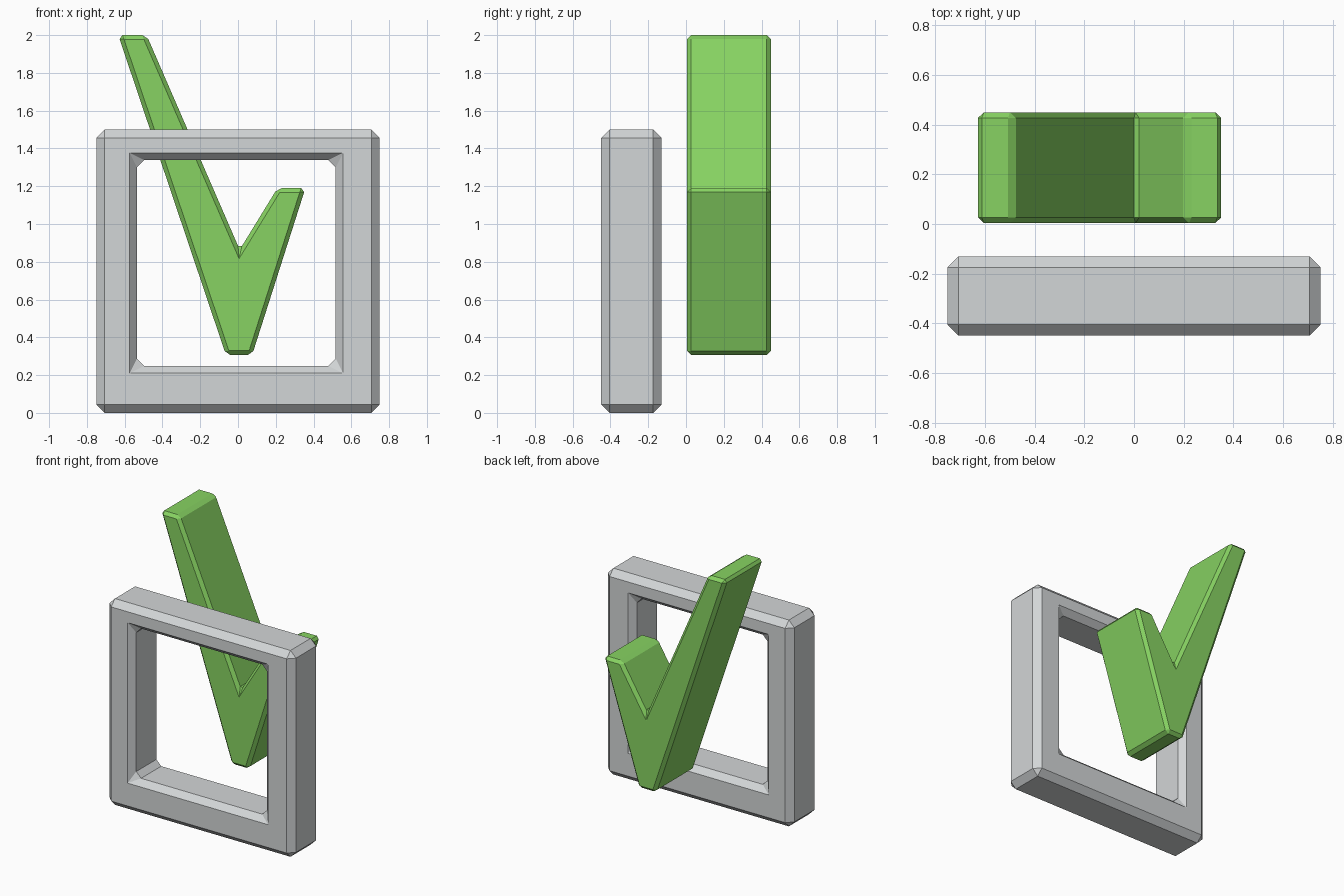
import bpy, bmesh

if "Cube" in bpy.data.objects:
    bpy.data.objects.remove(bpy.data.objects["Cube"])


def material(name, rgb):
    m = bpy.data.materials.new(name)
    m.diffuse_color = (*rgb, 1.0)
    m.use_nodes = True
    m.node_tree.nodes["Principled BSDF"].inputs["Base Color"].default_value = m.diffuse_color
    return m


def make_object(name, bm, mat):
    bmesh.ops.recalc_face_normals(bm, faces=bm.faces)
    me = bpy.data.meshes.new(name)
    bm.to_mesh(me)
    bm.free()
    me.materials.append(mat)
    ob = bpy.data.objects.new(name, me)
    bpy.context.collection.objects.link(ob)
    return ob


def ring(rect, grow, cut, y):
    """Eight-point rectangle loop, grown outward, with corners cut off."""
    x0, x1, z0, z1 = rect
    x0, x1, z0, z1 = x0 - grow, x1 + grow, z0 - grow, z1 + grow
    return [(x, y, z) for x, z in (
        (x0 + cut, z0), (x1 - cut, z0), (x1, z0 + cut), (x1, z1 - cut),
        (x1 - cut, z1), (x0 + cut, z1), (x0, z1 - cut), (x0, z0 + cut))]


grey = material("light grey", (0.65, 0.672, 0.68))
green = material("leaf green", (0.242, 0.65, 0.122))

# Square frame: chamfered loops swept around the section
OUTER = (-0.75, 0.75, 0.0, 1.5)
HOLE = (-0.535, 0.517, 0.249, 1.338)
F, B, C, H = -0.449, -0.13, 0.044, 0.039
loops = [
    ring(OUTER, -C, 0, F), ring(OUTER, 0, C, F + C),
    ring(OUTER, 0, C, B - C), ring(OUTER, -C, 0, B),
    ring(HOLE, H, 0, B), ring(HOLE, 0, H, B - C),
    ring(HOLE, 0, H, F + C), ring(HOLE, H, 0, F),
]
bm = bmesh.new()
rows = [[bm.verts.new(p) for p in loop] for loop in loops]
for i, a in enumerate(rows):
    b = rows[(i + 1) % len(rows)]
    for j in range(8):
        k = (j + 1) % 8
        bm.faces.new((a[j], a[k], b[k], b[j]))
bmesh.ops.remove_doubles(bm, verts=bm.verts, dist=0.0005)
make_object("box_frame", bm, grey)

# Check mark: extruded profile with a small chamfer
PROFILE = [(-0.634, 2.0), (-0.064, 0.307), (0.075, 0.307), (0.357, 1.19),
           (0.209, 1.19), (0.009, 0.864), (-0.484, 2.0)]
bm = bmesh.new()
face = bm.faces.new([bm.verts.new((x, 0.004, z)) for x, z in PROFILE])
side = bmesh.ops.extrude_face_region(bm, geom=[face], use_keep_orig=True)
moved = [v for v in side["geom"] if isinstance(v, bmesh.types.BMVert)]
bmesh.ops.translate(bm, verts=moved, vec=(0, 0.445, 0))
check = make_object("check_mark", bm, green)
bevel = check.modifiers.new("chamfer", 'BEVEL')
bevel.width = 0.022
bevel.segments = 1
bevel.limit_method = 'NONE'
